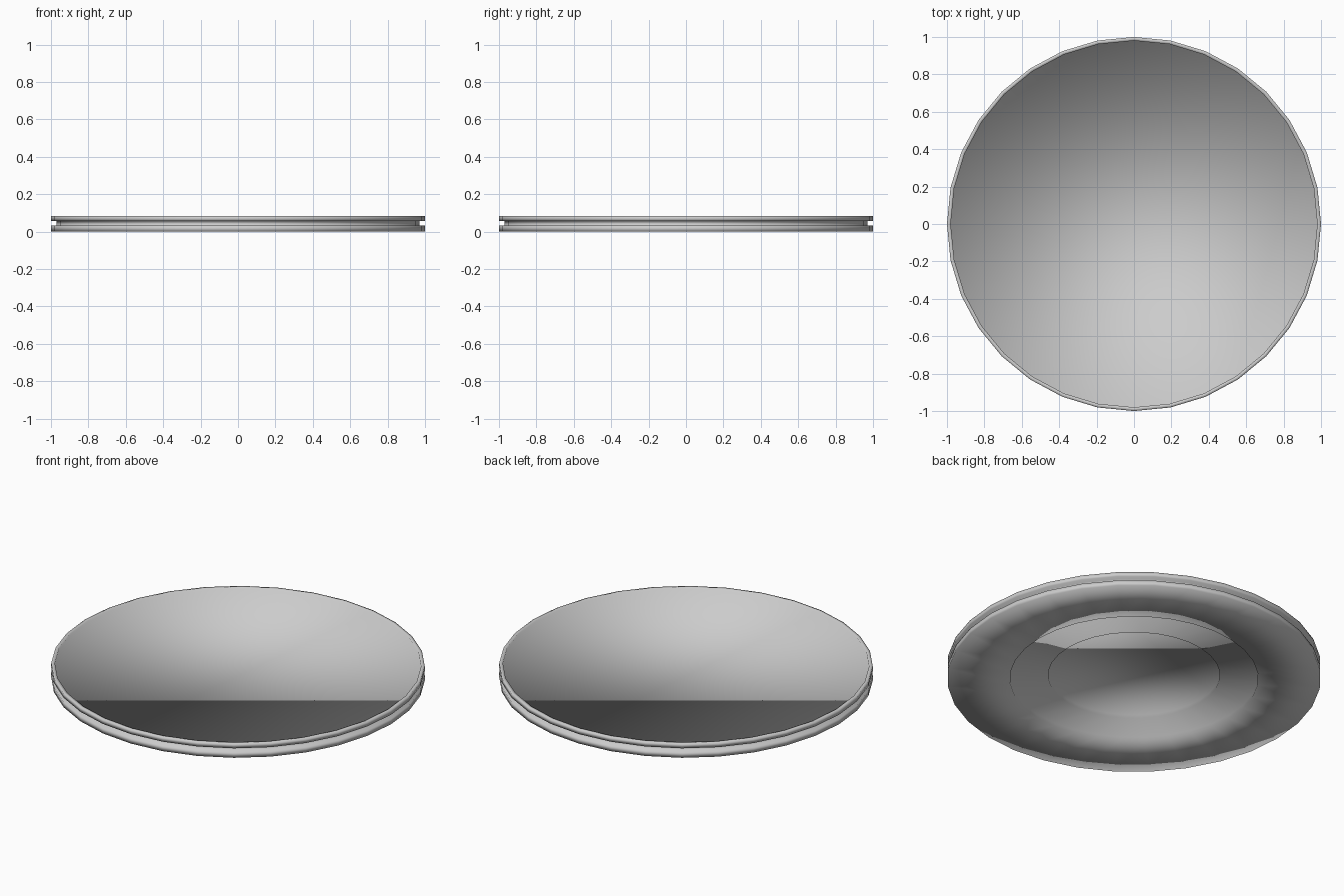
import bpy, bmesh, math

if "Cube" in bpy.data.objects:
    bpy.data.objects.remove(bpy.data.objects["Cube"])

SIDES = 32

# Half cross-section (radius, height): underside steps, grooved rim, shallow top recess
PROFILE = [
    (0.46, 0.04), (0.46, 0.02),      # inner underside recess
    (0.665, 0.02), (0.665, 0.0),     # outer underside recess
    (1.0, 0.0), (1.0, 0.032),        # lower lip
    (0.97, 0.032), (0.97, 0.056),    # groove
    (1.0, 0.056), (1.0, 0.083),      # upper lip
    (0.98, 0.083), (0.98, 0.072),    # top recess
]


def lathe(name, profile, sides):
    bm = bmesh.new()
    rings = []
    for r, z in profile:
        rings.append([bm.verts.new((r * math.cos(2 * math.pi * i / sides),
                                    r * math.sin(2 * math.pi * i / sides), z))
                      for i in range(sides)])
    for a, b in zip(rings, rings[1:]):
        for i in range(sides):
            j = (i + 1) % sides
            bm.faces.new((a[i], a[j], b[j], b[i]))
    # Flat caps close the two ends
    bm.faces.new(rings[0][::-1])
    bm.faces.new(rings[-1])
    bmesh.ops.recalc_face_normals(bm, faces=bm.faces)
    for f in bm.faces:
        f.smooth = True
    mesh = bpy.data.meshes.new(name)
    bm.to_mesh(mesh)
    bm.free()
    obj = bpy.data.objects.new(name, mesh)
    bpy.context.collection.objects.link(obj)
    return obj


# Grooved round disc
lathe("grooved_disc", PROFILE, SIDES)
